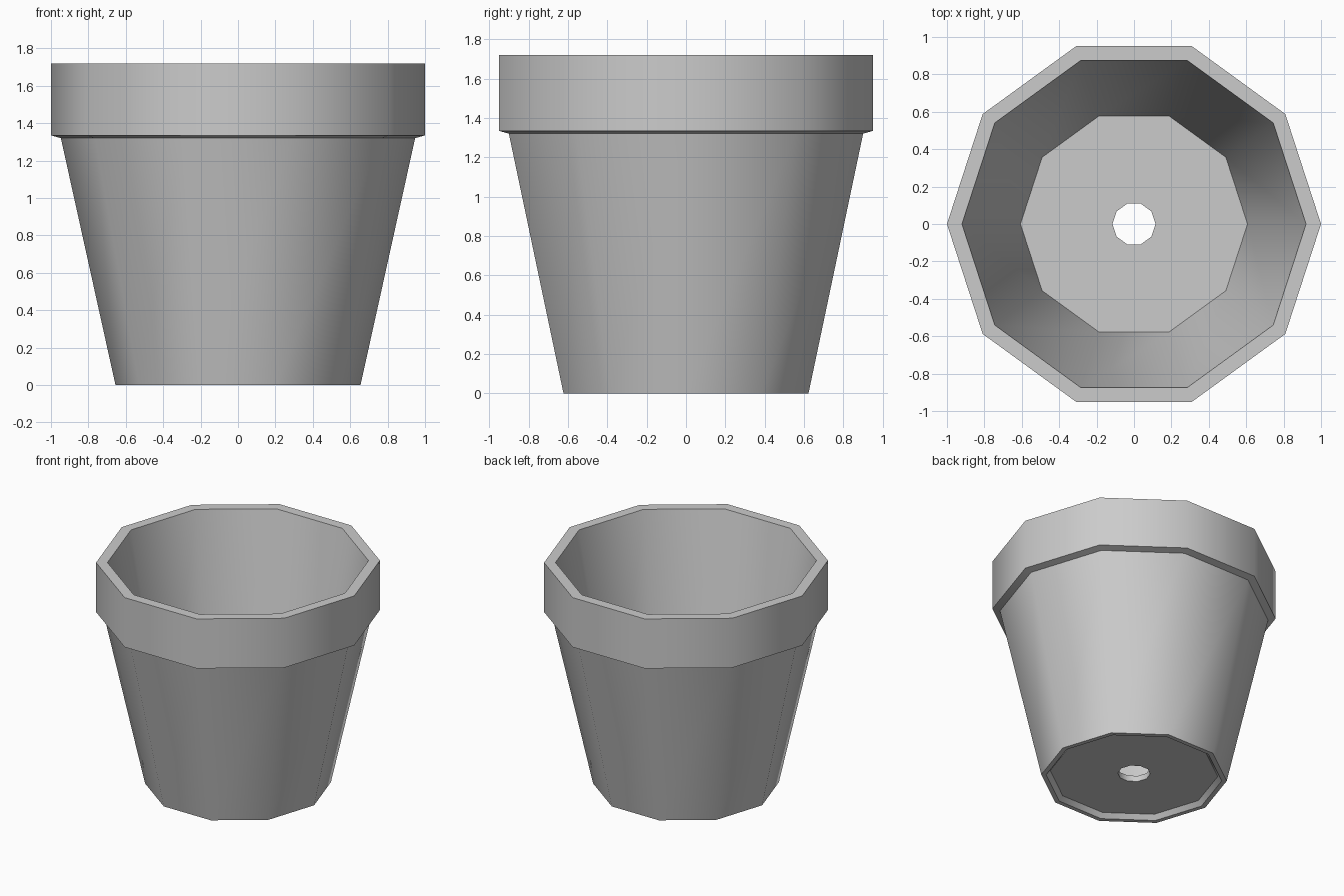
import bpy, bmesh
from math import cos, sin, tau, radians

if "Cube" in bpy.data.objects:
    bpy.data.objects.remove(bpy.data.objects["Cube"])

SIDES = 10

# Closed cross-section (radius, height), revolved around z
profile = [
    (0.115, 0.035), (0.592, 0.035), (0.62, 0.0),   # recessed underside and foot ring
    (0.655, 0.0), (0.947, 1.32),                   # tapered body
    (1.0, 1.335), (1.0, 1.72), (0.92, 1.72),       # rim band and lip
    (0.607, 0.08), (0.115, 0.08),                  # inner wall and floor, drain hole
]


def lathe(name, pts, sides):
    bm = bmesh.new()
    rings = [[bm.verts.new((r * cos(tau * i / sides), r * sin(tau * i / sides), z))
              for i in range(sides)] for r, z in pts]
    for k, a in enumerate(rings):
        b = rings[(k + 1) % len(rings)]
        for i in range(sides):
            j = (i + 1) % sides
            bm.faces.new((a[i], a[j], b[j], b[i]))
    bmesh.ops.recalc_face_normals(bm, faces=bm.faces)
    mesh = bpy.data.meshes.new(name)
    bm.to_mesh(mesh)
    bm.free()
    obj = bpy.data.objects.new(name, mesh)
    bpy.context.collection.objects.link(obj)
    return obj


# Flower pot with drain hole
pot = lathe("flower_pot", profile, SIDES)
bpy.context.view_layer.objects.active = pot
pot.select_set(True)
bpy.ops.object.shade_smooth_by_angle(angle=radians(40))
